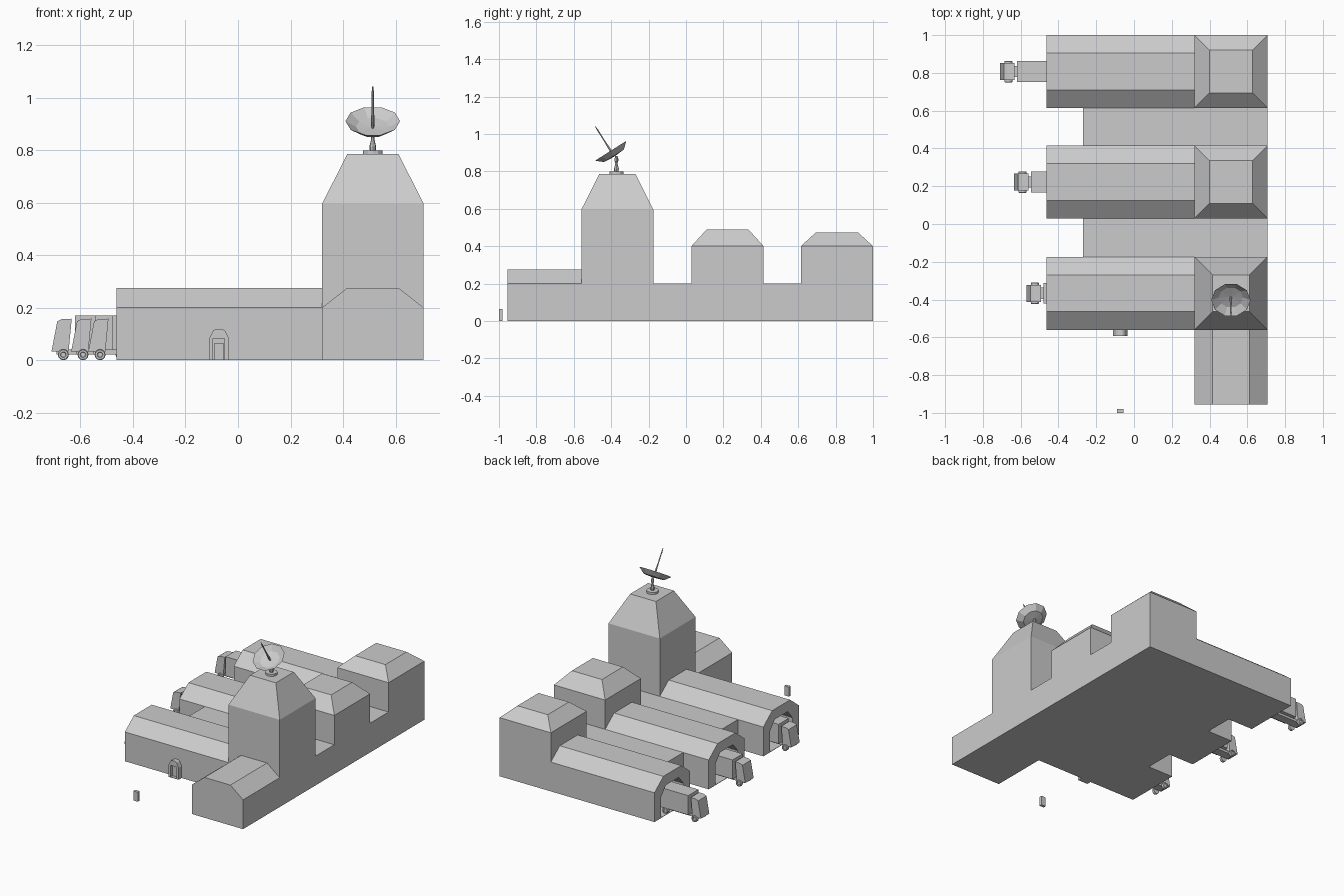
import bpy, bmesh, math
from mathutils import Vector, Matrix

if "Cube" in bpy.data.objects:
    bpy.data.objects.remove(bpy.data.objects["Cube"])


def finish(name, bm):
    bmesh.ops.recalc_face_normals(bm, faces=bm.faces)
    me = bpy.data.meshes.new(name)
    bm.to_mesh(me)
    bm.free()
    ob = bpy.data.objects.new(name, me)
    bpy.context.collection.objects.link(ob)
    return ob


def prism(name, profile, axis, a, b):
    """Extrude a 2D profile from a to b; profile is (other axis, z)."""
    bm = bmesh.new()
    place = (lambda p: (a, p[0], p[1])) if axis == 'x' else (lambda p: (p[0], a, p[1]))
    face = bm.faces.new([bm.verts.new(place(p)) for p in profile])
    ext = bmesh.ops.extrude_face_region(bm, geom=[face])
    d = Vector((b - a, 0, 0)) if axis == 'x' else Vector((0, b - a, 0))
    bmesh.ops.translate(bm, verts=[v for v in ext['geom'] if isinstance(v, bmesh.types.BMVert)], vec=d)
    return finish(name, bm)


def box(name, x0, x1, y0, y1, z0, z1):
    return prism(name, [(x0, z0), (x1, z0), (x1, z1), (x0, z1)], 'y', y0, y1)


def stack(name, rings):
    """Skin a vertical stack of equal-length vertex rings, capped at both ends."""
    bm = bmesh.new()
    loops = [[bm.verts.new(p) for p in r] for r in rings]
    n = len(loops[0])
    for r0, r1 in zip(loops, loops[1:]):
        for i in range(n):
            j = (i + 1) % n
            bm.faces.new((r0[i], r0[j], r1[j], r1[i]))
    bm.faces.new(loops[0])
    bm.faces.new(loops[-1])
    return finish(name, bm)


def rect(x0, x1, y0, y1, z):
    return [(x0, y0, z), (x1, y0, z), (x1, y1, z), (x0, y1, z)]


def lathe(name, profile, sides, matrix):
    """Revolve (radius, height) pairs around local z."""
    return stack(name, [[matrix @ Vector((r * math.cos(2 * math.pi * i / sides),
                                          r * math.sin(2 * math.pi * i / sides), h))
                         for i in range(sides)] for r, h in profile])


def vault(c, half, top_half, z0, z1, z2):
    return [(c - half, z0), (c + half, z0), (c + half, z1),
            (c + top_half, z2), (c - top_half, z2), (c - half, z1)]


def cut(ob, cutter):
    cutter.hide_render = True
    mod = ob.modifiers.new("opening", 'BOOLEAN')
    mod.object = cutter
    mod.solver = 'EXACT'
    bpy.context.view_layer.objects.active = ob
    bpy.ops.object.modifier_apply(modifier=mod.name)
    bpy.data.objects.remove(cutter)


X0, XM, X1 = -0.462, 0.32, 0.707

# Halls with truck bays, and the tower block at the end of each
# (y centre, wall height, roof height, roof inset, truck front x)
bays = [(-0.367, 0.595, 0.785, 0.096, -0.57),
        (0.222, 0.40, 0.488, 0.08, -0.635),
        (0.807, 0.40, 0.472, 0.079, -0.71)]
for k, (c, wall, roof, ins, fx) in enumerate(bays, 1):
    hall = prism(f"hall_{k}", vault(c, 0.193, 0.097, 0, 0.2, 0.275), 'x', X0, XM)
    cut(hall, prism("bay_cutter", vault(c, 0.12, 0.07, 0.003, 0.145, 0.205), 'x', X0 - 0.05, X0 + 0.3))
    y0, y1 = c - 0.193, c + 0.193
    stack(f"tower_block_{k}", [rect(XM, X1, y0, y1, 0), rect(XM, X1, y0, y1, wall),
                               rect(XM + ins, X1 - ins, y0 + ins, y1 - ins, roof)])

    # Truck: slanted cab, cargo box, chassis and wheels
    prism(f"truck_{k}_cab", [(fx, 0.033), (fx + 0.065, 0.033), (fx + 0.077, 0.158),
                             (fx + 0.038, 0.156), (fx + 0.022, 0.148)], 'y', c - 0.045, c + 0.045)
    box(f"truck_{k}_cargo", fx + 0.09, fx + 0.335, c - 0.055, c + 0.055, 0.038, 0.17)
    box(f"truck_{k}_chassis", fx + 0.02, fx + 0.325, c - 0.03, c + 0.03, 0.022, 0.04)
    for i, dx in enumerate((0.045, 0.265)):
        for s in (-1, 1):
            m = Matrix.Translation((fx + dx, c + s * 0.036, 0.021)) @ Matrix.Rotation(-s * math.pi / 2, 4, 'X')
            lathe(f"truck_{k}_wheel_{i}_{'left' if s > 0 else 'right'}",
                  [(0.021, 0), (0.021, 0.018), (0.018, 0.021), (0.011, 0.021), (0.009, 0.017)], 12, m)

# Low flat connectors between the halls
box("connector_1", -0.27, X1, -0.18, 0.035, 0, 0.2)
box("connector_2", -0.27, X1, 0.41, 0.62, 0, 0.2)

# Front annex
prism("front_annex", vault((XM + X1) / 2, (X1 - XM) / 2, 0.098, 0, 0.2, 0.275), 'y', -0.955, -0.555)

# Arched entrance porch and detached door slab
porch = prism("entrance_porch", [(-0.11, 0), (-0.034, 0), (-0.034, 0.082), (-0.049, 0.112), (-0.06, 0.119),
                                 (-0.084, 0.119), (-0.095, 0.112), (-0.11, 0.082)], 'y', -0.592, -0.555)
cut(porch, box("porch_cutter", -0.095, -0.051, -0.62, -0.57, 0.003, 0.082))
box("entrance_post", -0.09, -0.056, -1.0, -0.98, 0, 0.065)

# Dish pedestal
base = Matrix.Translation((0.513, -0.372, 0.783))
lathe("dish_base", [(0.038, 0), (0.038, 0.016)], 12, base)
lathe("dish_stand", [(0.011, 0.014), (0.013, 0.03), (0.007, 0.055), (0.006, 0.062),
                     (0.01, 0.072), (0.01, 0.085), (0.006, 0.1)], 8, base)

# Tilted dish bowl and its antenna
axis = Vector((0, -0.535, 0.845))
tilt = Matrix.Translation((0.513, -0.4025, 0.91)) @ axis.to_track_quat('Z', 'Y').to_matrix().to_4x4()
lathe("dish_bowl", [(0.012, -0.036), (0.066, -0.032), (0.104, 0), (0.064, -0.025), (0.004, -0.03)], 10, tilt)
lathe("dish_antenna", [(0.005, -0.032), (0.007, 0.0), (0.004, 0.06), (0.004, 0.115),
                       (0.005, 0.125), (0.002, 0.155)], 6, tilt)
